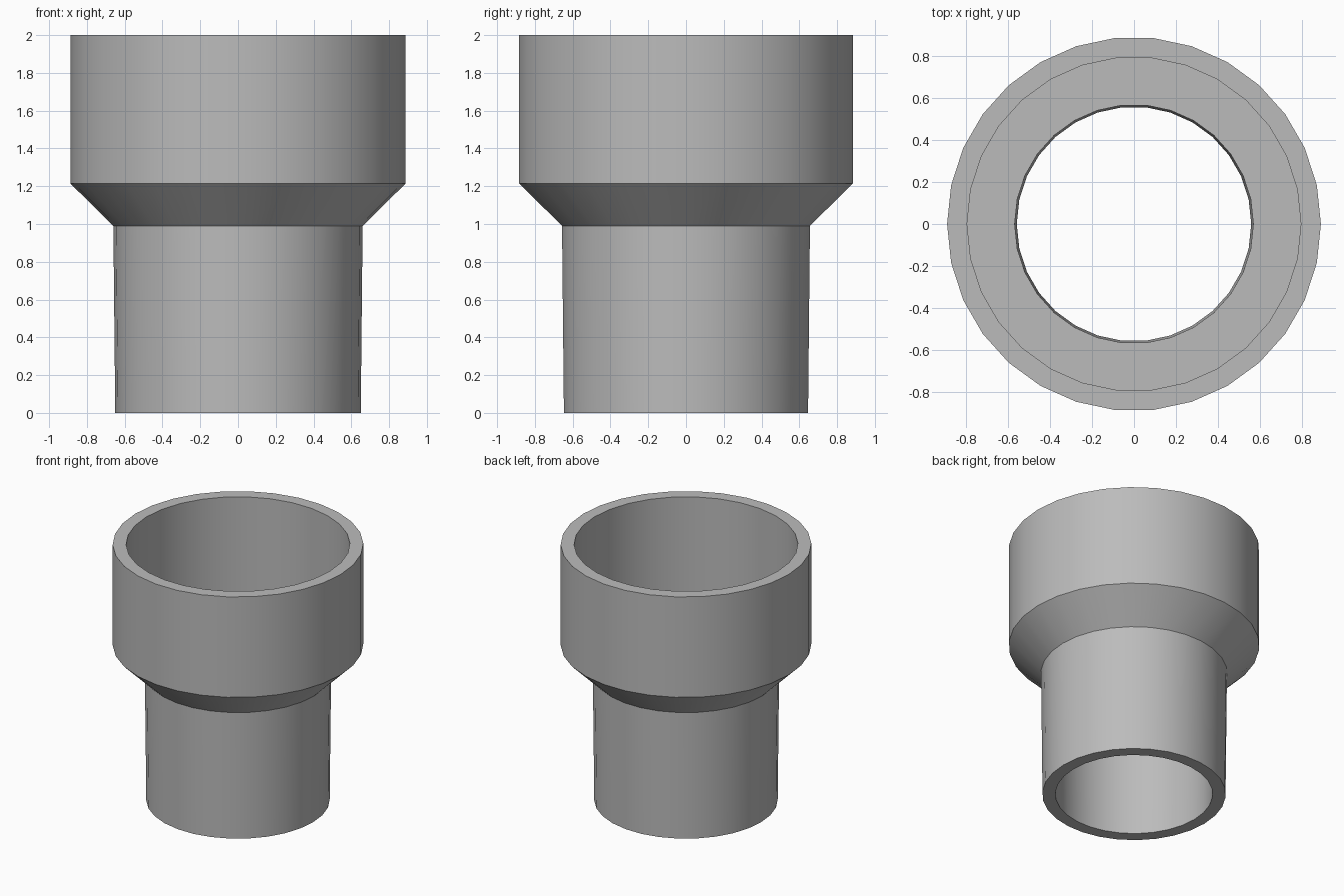
import bpy
import bmesh
import math

SIDES = 30

if "Cube" in bpy.data.objects:
    bpy.data.objects.remove(bpy.data.objects["Cube"], do_unlink=True)

# Single plain grey for the whole fitting
grey = bpy.data.materials.new("plain grey")
grey.use_nodes = True
colour = (0.5, 0.5, 0.5, 1)
grey.diffuse_color = colour
grey.node_tree.nodes["Principled BSDF"].inputs["Base Color"].default_value = colour


def lathe(name, profile):
    """Revolve a closed (radius, height) profile around z."""
    bm = bmesh.new()
    rings = []
    for i in range(SIDES):
        a = math.tau * i / SIDES
        rings.append([bm.verts.new((r * math.cos(a), r * math.sin(a), z))
                      for r, z in profile])
    for i, ring in enumerate(rings):
        after = rings[(i + 1) % SIDES]
        for j in range(len(profile)):
            k = (j + 1) % len(profile)
            bm.faces.new((ring[j], after[j], after[k], ring[k]))
    bmesh.ops.recalc_face_normals(bm, faces=bm.faces)
    mesh = bpy.data.meshes.new(name)
    bm.to_mesh(mesh)
    bm.free()
    obj = bpy.data.objects.new(name, mesh)
    mesh.materials.append(grey)
    bpy.context.collection.objects.link(obj)
    return obj


# Outer wall upwards, then the wide socket, its flat seat and the narrow bore
fitting = lathe("pipe_reducer", [
    (0.65, 0), (0.66, 0.99), (0.888, 1.215), (0.888, 2),
    (0.793, 2), (0.793, 1.215), (0.567, 1.215), (0.557, 0),
])

bpy.ops.object.select_all(action="DESELECT")
fitting.select_set(True)
bpy.context.view_layer.objects.active = fitting
bpy.ops.object.shade_smooth_by_angle(angle=math.radians(30))
